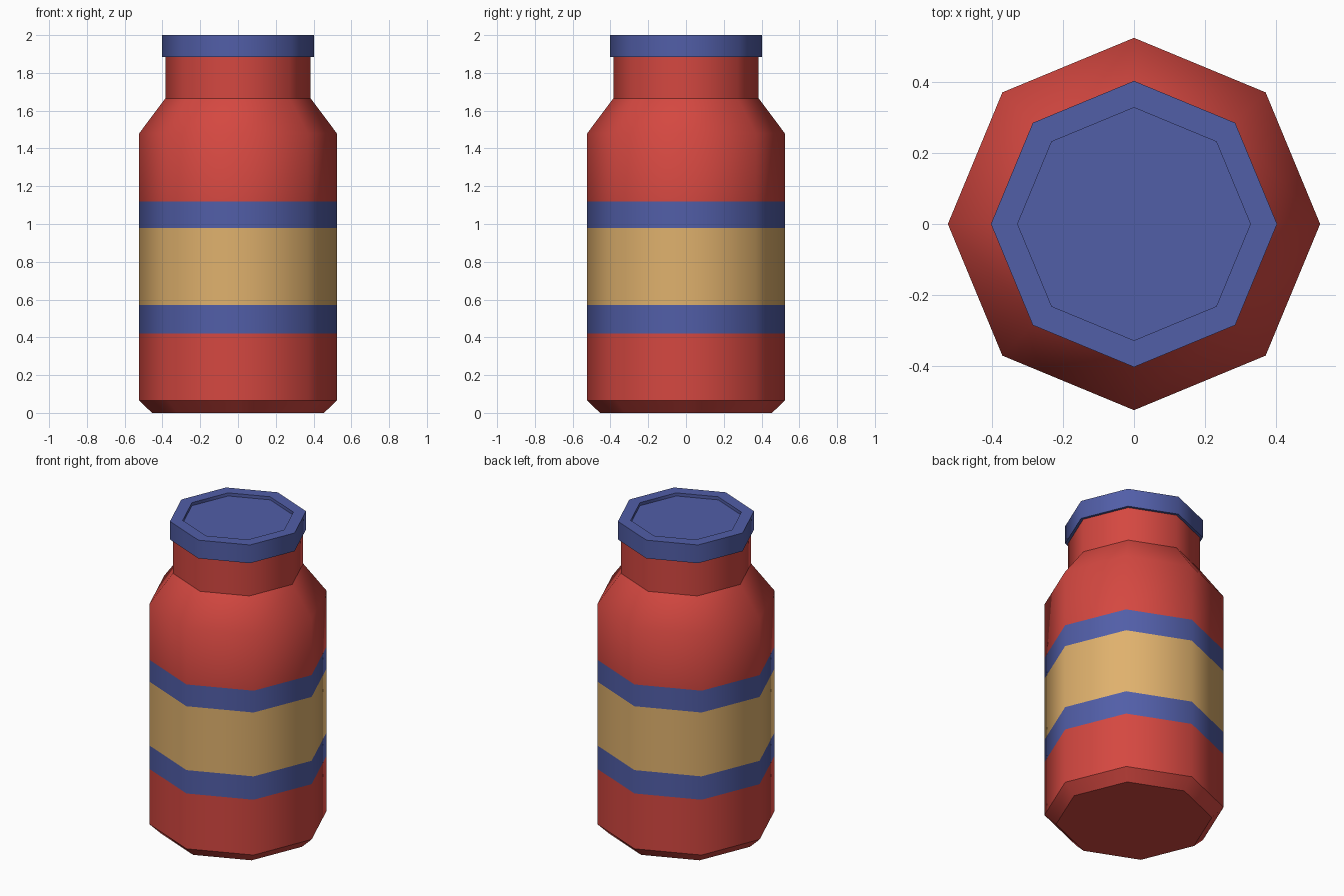
import bpy, bmesh, math

if "Cube" in bpy.data.objects:
    bpy.data.objects.remove(bpy.data.objects["Cube"])

SIDES = 8


def material(name, rgb):
    m = bpy.data.materials.new(name)
    m.diffuse_color = (*rgb, 1.0)
    m.use_nodes = True
    m.node_tree.nodes["Principled BSDF"].inputs["Base Color"].default_value = m.diffuse_color
    return m


RED = material("red", (0.66, 0.064, 0.052))
BLUE = material("blue", (0.083, 0.112, 0.39))
TAN = material("tan", (0.74, 0.44, 0.153))


def lathe(name, profile, mats, cap_bottom, cap_top, color_rule=None):
    """Spin (radius, z, sharp ring) rows around z into an eight-sided part."""
    bm = bmesh.new()
    rings = []
    for r, z, _ in profile:
        rings.append([bm.verts.new((r * math.cos(math.tau * i / SIDES),
                                    r * math.sin(math.tau * i / SIDES), z))
                      for i in range(SIDES)])
    for a, b in zip(rings, rings[1:]):
        for i in range(SIDES):
            j = (i + 1) % SIDES
            bm.faces.new((a[i], a[j], b[j], b[i]))
    if cap_bottom:
        bm.faces.new(rings[0][::-1])
    if cap_top:
        bm.faces.new(rings[-1])
    # Smooth around the sides, crisp on the marked rings
    for ring, row in zip(rings, profile):
        if row[2]:
            for i in range(SIDES):
                bm.edges.get((ring[i], ring[(i + 1) % SIDES])).smooth = False
    for f in bm.faces:
        f.smooth = True
        if color_rule:
            f.material_index = color_rule(f.calc_center_median().z)
    mesh = bpy.data.meshes.new(name)
    bm.to_mesh(mesh)
    bm.free()
    for m in mats:
        mesh.materials.append(m)
    ob = bpy.data.objects.new(name, mesh)
    bpy.context.collection.objects.link(ob)
    return ob


def label_color(z):
    if 0.57 < z < 0.98:
        return 2
    return 1 if 0.42 < z < 1.12 else 0


# Bottle with chamfered base, label bands, shoulder and neck
R = 0.523
lathe("bottle", [(0.455, 0, True), (R, 0.065, True),
                 (R, 0.42, False), (R, 0.57, False),
                 (R, 0.98, False), (R, 1.12, False),
                 (R, 1.48, False), (0.385, 1.665, True), (0.385, 1.89, True)],
      [RED, BLUE, TAN], True, True, label_color)

# Lid with a shallow recess in the top
lathe("lid", [(0.38, 1.883, True), (0.402, 1.883, True), (0.402, 2.0, True),
              (0.327, 2.0, True), (0.327, 1.98, True)],
      [BLUE], False, True)
